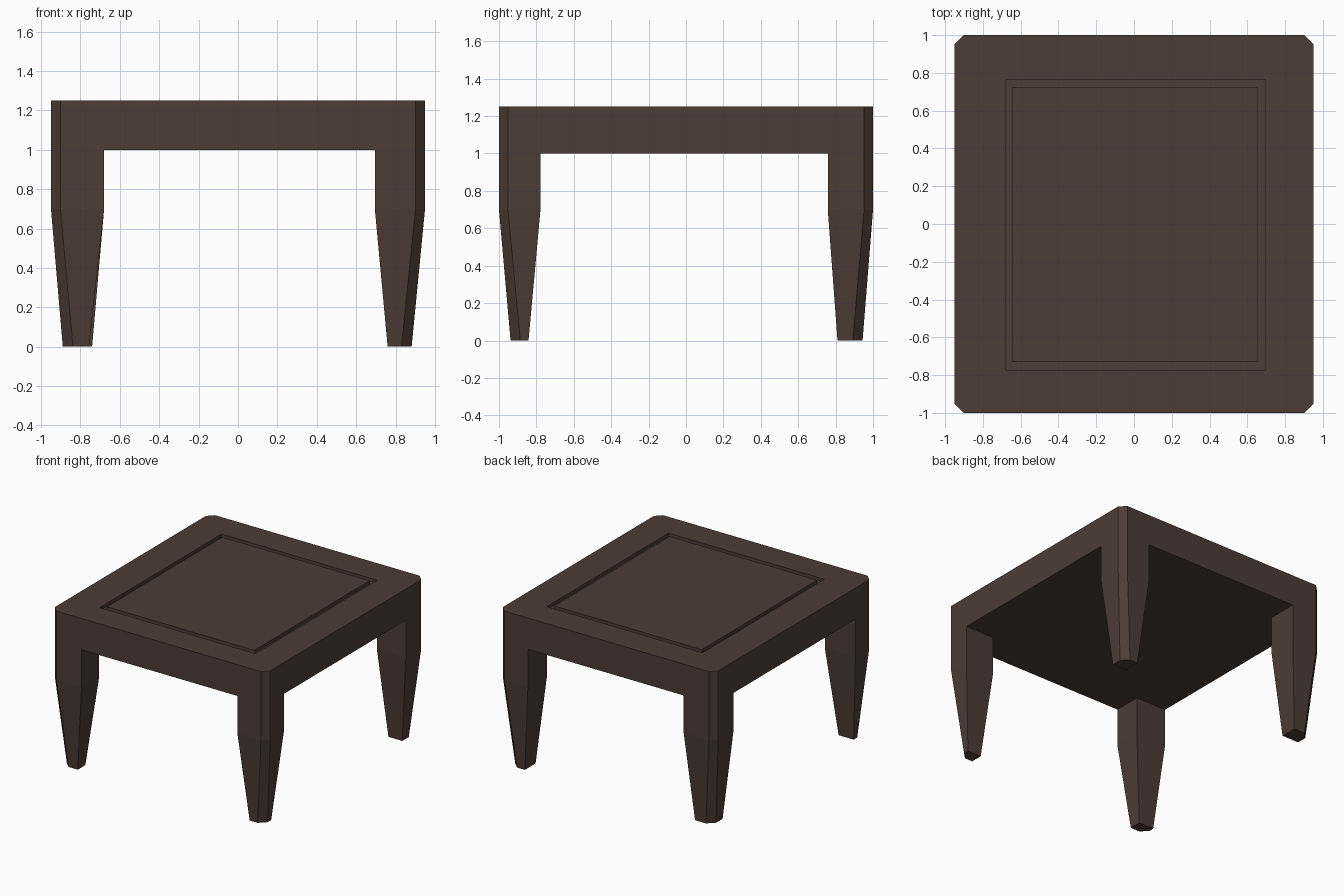
import bpy
import bmesh

if "Cube" in bpy.data.objects:
    bpy.data.objects.remove(bpy.data.objects["Cube"])

wood = bpy.data.materials.new("dark brown wood")
wood.diffuse_color = (0.0742, 0.0452, 0.0356, 1.0)
wood.use_nodes = True
wood.node_tree.nodes["Principled BSDF"].inputs["Base Color"].default_value = wood.diffuse_color


def loft(name, rings):
    """Skin a list of equal-length point rings and cap both ends."""
    bm = bmesh.new()
    loops = [[bm.verts.new(p) for p in ring] for ring in rings]
    n = len(loops[0])
    for a, b in zip(loops, loops[1:]):
        for i in range(n):
            j = (i + 1) % n
            bm.faces.new((a[i], a[j], b[j], b[i]))
    bm.faces.new(loops[0][::-1])
    bm.faces.new(loops[-1])
    bmesh.ops.remove_doubles(bm, verts=bm.verts, dist=1e-5)
    bmesh.ops.recalc_face_normals(bm, faces=bm.faces)
    mesh = bpy.data.meshes.new(name)
    bm.to_mesh(mesh)
    bm.free()
    mesh.materials.append(wood)
    obj = bpy.data.objects.new(name, mesh)
    bpy.context.collection.objects.link(obj)
    return obj


def rect(x0, x1, y0, y1, z, c=0.0):
    """Rectangle with corners cut by c, always eight points."""
    return [(x0 + c, y0, z), (x1 - c, y0, z), (x1, y0 + c, z), (x1, y1 - c, z),
            (x1 - c, y1, z), (x0 + c, y1, z), (x0, y1 - c, z), (x0, y0 + c, z)]


# Table top: thick slab with cut corners and a groove around the centre panel
groove_outer = (-0.68, 0.695, -0.772, 0.762)
groove_inner = (-0.645, 0.655, -0.73, 0.722)
outline = (-0.95, 0.95, -1.0, 1.0)
top_z, under_z, floor_z = 1.25, 1.0, 1.225
loft("table_top", [
    rect(*outline, under_z, 0.048),
    rect(*outline, top_z, 0.048),
    rect(*groove_outer, top_z),
    rect(*groove_outer, floor_z),
    rect(*groove_inner, floor_z),
    rect(*groove_inner, top_z),
])


def leg_ring(xo, xi, yo, yi, z, c):
    """Rectangular leg section with only the outer corner cut."""
    dx = c if xi > xo else -c
    dy = c if yi > yo else -c
    return [(xo + dx, yo, z), (xi, yo, z), (xi, yi, z), (xo, yi, z), (xo, yo + dy, z)]


# Legs: straight block below the top, then tapering to a small foot
# each: outer x, inner x, outer y, inner y at the top, then at the foot
legs = {
    "front_left_leg": ((-0.95, -0.68, -1.0, -0.778), (-0.89, -0.757, -0.938, -0.842)),
    "front_right_leg": ((0.95, 0.695, -1.0, -0.778), (0.882, 0.76, -0.938, -0.842)),
    "back_left_leg": ((-0.95, -0.68, 1.0, 0.758), (-0.89, -0.741, 0.944, 0.81)),
    "back_right_leg": ((0.95, 0.695, 1.0, 0.758), (0.882, 0.76, 0.944, 0.81)),
}
for name, (top, foot) in legs.items():
    loft(name, [leg_ring(*foot, 0.0, 0.052),
                leg_ring(*top, 0.70, 0.048),
                leg_ring(*top, under_z, 0.048)])
